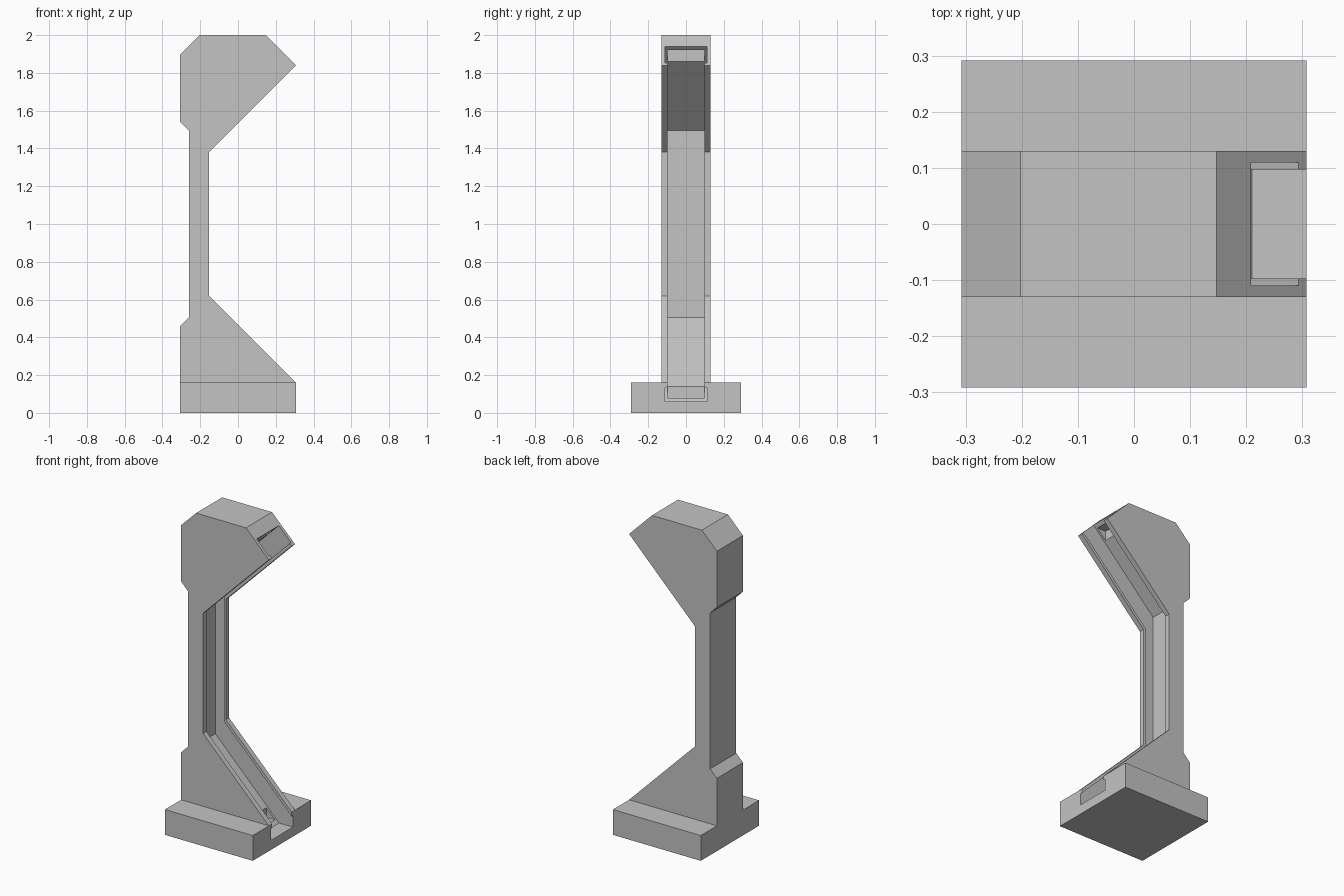
import bpy
import bmesh

if "Cube" in bpy.data.objects:
    bpy.data.objects.remove(bpy.data.objects["Cube"], do_unlink=True)

grey = bpy.data.materials.new("plain_grey")
grey.use_nodes = True
colour = (0.55, 0.55, 0.55, 1)
grey.diffuse_color = colour
grey.node_tree.nodes["Principled BSDF"].inputs["Base Color"].default_value = colour


def prism(name, outline, half_width):
    """Extrude an x-z outline to both sides of y = 0."""
    bm = bmesh.new()
    face = bm.faces.new([bm.verts.new((x, -half_width, z)) for x, z in outline])
    new = bmesh.ops.extrude_face_region(bm, geom=[face])["geom"]
    verts = [v for v in new if isinstance(v, bmesh.types.BMVert)]
    bmesh.ops.translate(bm, verts=verts, vec=(0, 2 * half_width, 0))
    bmesh.ops.recalc_face_normals(bm, faces=bm.faces)
    mesh = bpy.data.meshes.new(name)
    bm.to_mesh(mesh)
    bm.free()
    mesh.materials.append(grey)
    obj = bpy.data.objects.new(name, mesh)
    bpy.context.collection.objects.link(obj)
    return obj


def combine(target, tool, operation):
    mod = target.modifiers.new(operation.lower(), "BOOLEAN")
    mod.operation = operation
    mod.solver = "EXACT"
    mod.object = tool
    bpy.context.view_layer.objects.active = target
    bpy.ops.object.modifier_apply(modifier=mod.name)
    bpy.data.objects.remove(tool, do_unlink=True)


END = 0.307     # half length in x
BASE_TOP = 0.16

# Pillar with flared foot and head
pillar = prism("pillar", [
    (-END, 0), (END, 0), (END, BASE_TOP), (-0.153, 0.62), (-0.153, 1.38),
    (END, 1.84), (0.147, 2), (-0.202, 2), (-END, 1.895), (-END, 1.54),
    (-0.26, 1.493), (-0.26, 0.507), (-END, 0.46)], 0.13)

# Wide base slab joined to the pillar
slab = prism("base_slab", [
    (-END, 0), (END, 0), (END, BASE_TOP), (-END, BASE_TOP)], 0.291)
combine(pillar, slab, "UNION")

# Undercut channel behind the lips
undercut = prism("undercut_cutter", [
    (0.38, 0.06), (0.21, 0.06), (-0.235, 0.505), (-0.235, 1.495),
    (0.4, 2.13), (0.4, 1.96), (-0.167, 1.393), (-0.167, 0.607)], 0.11)
combine(pillar, undercut, "DIFFERENCE")

# Narrower slot opening, with a square pocket at each end
half = [(0.5, 0.06), (0.21, 0.06), (0.19, 0.08), (0.13, 0.08),
        (0.13, 0.14), (-0.235, 0.505)]
upper = [(x, 2 - z) for x, z in reversed(half[2:])] + [(0.4, 2.13), (0.5, 2.13)]
slot = prism("slot_cutter", half + upper, 0.097)
combine(pillar, slot, "DIFFERENCE")
